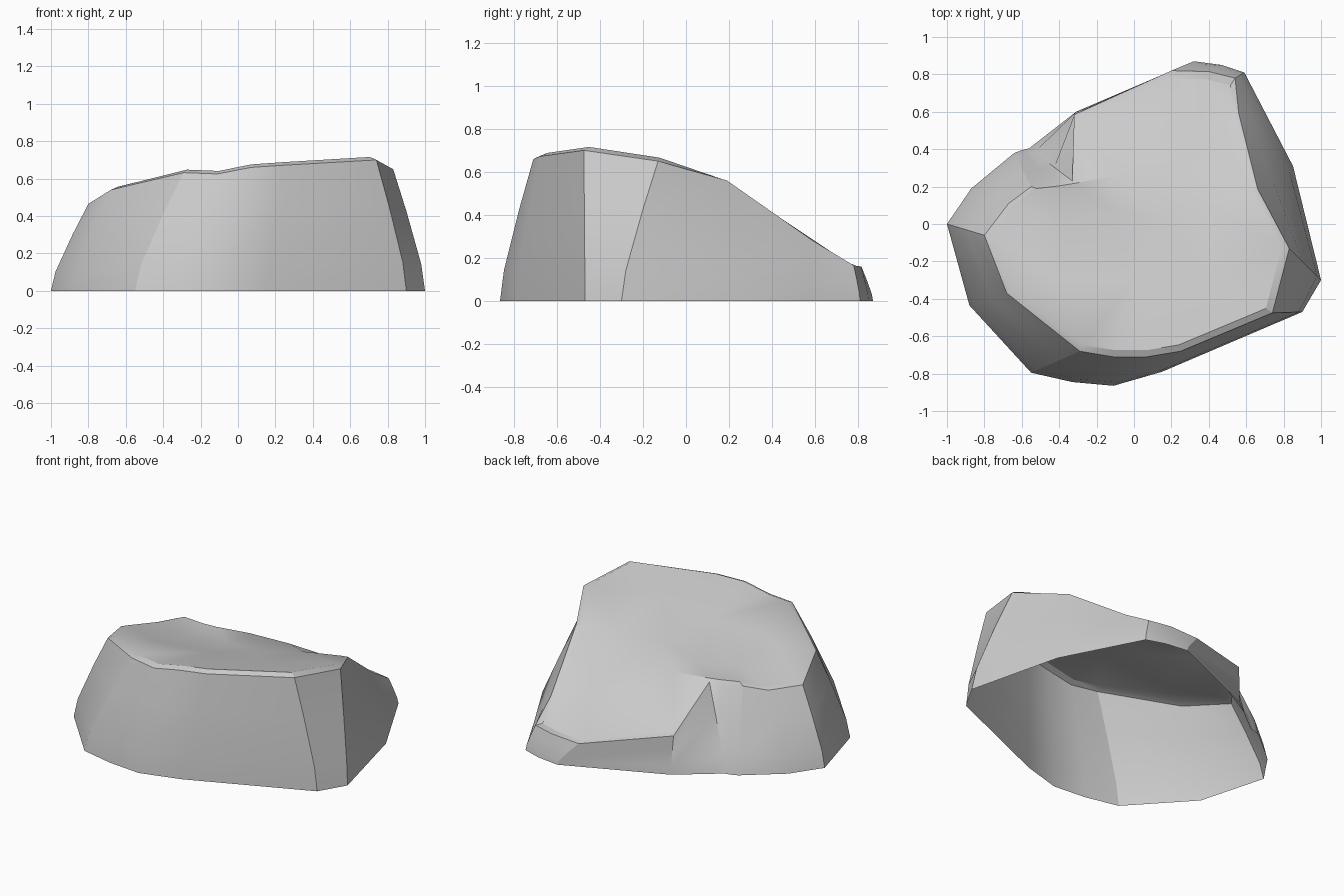
import bpy, bmesh, math
from mathutils import Vector
from mathutils.geometry import delaunay_2d_cdt

if "Cube" in bpy.data.objects:
    bpy.data.objects.remove(bpy.data.objects["Cube"])

# Columns around the rock: base x, y, then rim x, y, z
columns = [
    (-1.00, 0.00, -.80, -.06, .465), (-.88, -.435, -.68, -.37, .54),
    (-.55, -.795, -.29, -.68, .632), (-.33, -.845, -.11, -.71, .625),
    (-.11, -.865, .07, -.71, .66), (.15, -.79, .25, -.68, .672),
    (.90, -.47, .74, -.475, .70), (1.00, -.30, .83, -.13, .65),
    (.85, .31, .66, .19, .56), (.72, .56, .56, .59, .28),
    (.59, .81, .54, .78, .165), (.47, .85, .40, .815, .16), (.32, .87, .20, .82, .15),
    # notch at the back left
    (-.31, .60, -.32, .585, .25), (-.56, .405, -.33, .23, .47),
    (-.60, .395, -.42, .215, .475), (-.64, .38, -.55, .20, .49),
    (-.87, .19, -.67, .11, .46),
]
# Dip in the middle of the top, with a low crest behind it
top_points = [(-.38, 0, .495), (-.12, .08, .48), (-.10, .26, .485), (.20, .25, .50),
              (.12, .02, .525), (0, -.30, .60), (.40, .10, .56), (.40, -.30, .645),
              (.05, .47, .36), (.35, .47, .365), (-.40, -.30, .57)]
n = len(columns)
bm = bmesh.new()

# Bulging side wall: rings given as (height share, inward share)
rings = [[bm.verts.new((bx + (rx - bx) * t, by + (ry - by) * t, rz * h))
          for bx, by, rx, ry, rz in columns]
         for h, t in ((0, 0), (.22, .12), (.65, .58), (1, 1))]

# Narrow bevel just inside the rim, flatter towards the back right
rings.append([bm.verts.new((.05 + (rx - .05) * .95, ry * .95,
                            rz + (.016 if ry < .15 or rx < -.3 else .002)))
              for _, _, rx, ry, rz in columns])
for lo, hi in zip(rings, rings[1:]):
    for i in range(n):
        j = (i + 1) % n
        bm.faces.new((lo[i], lo[j], hi[j], hi[i]))

# Top surface
cap = rings[-1] + [bm.verts.new(p) for p in top_points]
result = delaunay_2d_cdt([Vector(v.co.xy) for v in cap], [], [list(range(n))], 1, 1e-5)
for f in result[2]:
    bm.faces.new([cap[result[3][i][0]] for i in f])

# The underside stays open
mesh = bpy.data.meshes.new("rock")
bm.normal_update()
bm.to_mesh(mesh)
bm.free()
rock = bpy.data.objects.new("rock", mesh)
bpy.context.collection.objects.link(rock)
bpy.context.view_layer.objects.active = rock
rock.select_set(True)
bpy.ops.object.shade_smooth_by_angle(angle=math.radians(28))
